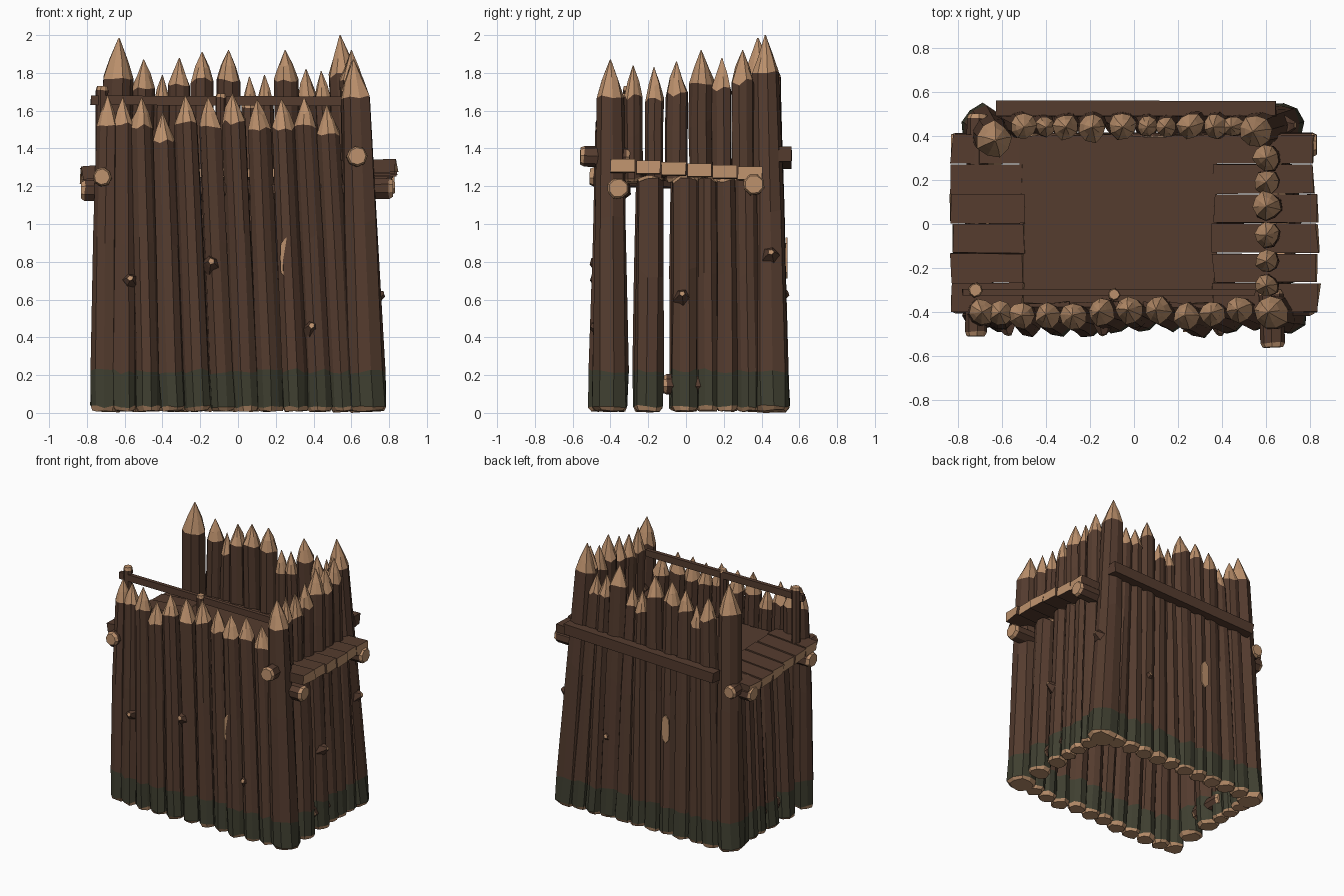
import bpy, bmesh, math, random
from mathutils import Vector

random.seed(4)
if "Cube" in bpy.data.objects:
    bpy.data.objects.remove(bpy.data.objects["Cube"], do_unlink=True)


def material(name, rgb):
    m = bpy.data.materials.new(name)
    m.use_nodes = True
    m.diffuse_color = (*rgb, 1)
    m.node_tree.nodes["Principled BSDF"].inputs["Base Color"].default_value = (*rgb, 1)
    return m


MATS = [material("bark brown", (0.09, 0.045, 0.028)),
        material("cut wood tan", (0.5, 0.28, 0.15)),
        material("moss green", (0.05, 0.05, 0.03))]
BARK, CUT, MOSS = range(3)


def finish(name, bm):
    bmesh.ops.recalc_face_normals(bm, faces=bm.faces)
    mesh = bpy.data.meshes.new(name)
    bm.to_mesh(mesh)
    bm.free()
    for m in MATS:
        mesh.materials.append(m)
    obj = bpy.data.objects.new(name, mesh)
    bpy.context.collection.objects.link(obj)
    return obj


def lathe(name, p0, p1, rings, sides, rough):
    """Faceted log from p0 to p1; rings hold distance, radius, colour of the band below, end jitter."""
    p0, p1 = Vector(p0), Vector(p1)
    axis = (p1 - p0).normalized()
    u = axis.orthogonal().normalized()
    v = axis.cross(u)
    turn = random.uniform(0, math.tau)
    bump = [random.uniform(1 - rough, 1 + rough) for _ in range(sides)]
    bm = bmesh.new()
    loops = []
    for dist, radius, _, jitter in rings:
        wander = (u * random.uniform(-1, 1) + v * random.uniform(-1, 1)) * radius * rough * 0.5
        loop = []
        for i in range(sides):
            a = turn + math.tau * i / sides
            r = radius * bump[i] * random.uniform(1 - rough / 2, 1 + rough / 2)
            d = dist + random.uniform(-jitter, jitter)
            loop.append(bm.verts.new(p0 + axis * d + wander + (u * math.cos(a) + v * math.sin(a)) * r))
        loops.append(loop)
    for low, high, ring in zip(loops, loops[1:], rings[1:]):
        for i in range(sides):
            j = (i + 1) % sides
            bm.faces.new((low[i], low[j], high[j], high[i])).material_index = ring[2]
    for cap in (loops[0], loops[-1]):
        bm.faces.new(cap).material_index = CUT
    return finish(name, bm)


def stake(name, foot, top, foot_r, r, tip=0.15):
    """Leaning log, mossy where it meets the ground and sharpened at the top."""
    length = (Vector(top) - Vector(foot)).length
    shoulder = length - tip
    rings = [(0, foot_r * 0.82, CUT, 0.005), (0.022, foot_r, CUT, 0.008)]
    if foot[2] < 0.5:
        rings.append((0.21, foot_r, MOSS, 0.015))
    rings += [(shoulder * 0.6, (foot_r + r) / 2, BARK, 0.03), (shoulder, r, BARK, 0.018),
              (shoulder + tip * 0.45, r * 0.62, CUT, 0.01), (length, r * 0.04, CUT, 0)]
    return lathe(name, foot, top, rings, 9, 0.1)


def beam(name, p0, p1, r):
    """Round beam with chamfered pale ends."""
    n = (Vector(p1) - Vector(p0)).length
    rings = [(0, r * 0.82, CUT, 0), (0.02, r, CUT, 0.004), (n / 2, r, BARK, 0.01),
             (n - 0.02, r, BARK, 0.004), (n, r * 0.82, CUT, 0)]
    return lathe(name, p0, p1, rings, 8, 0.06)


def plank(name, p0, p1, width, thick, pale=True):
    """Flat board between two points with pale sawn ends."""
    p0, p1 = Vector(p0), Vector(p1)
    axis = (p1 - p0).normalized()
    side = axis.cross(Vector((0, 0, 1))).normalized()
    up = side.cross(axis)
    bm = bmesh.new()
    bmesh.ops.create_cube(bm, size=1)
    for vert in bm.verts:
        c = vert.co.copy()
        w = width * random.uniform(0.94, 1.04)
        d = (p1 - p0).length / 2 + random.uniform(-0.01, 0.01)
        vert.co = (p0 + p1) / 2 + axis * (2 * c.x * d) + side * (c.y * w) + up * (c.z * thick)
    bm.normal_update()
    for f in bm.faces:
        f.material_index = CUT if pale and abs(f.normal.dot(axis)) > 0.8 else BARK
    return finish(name, bm)


# Leaning corner posts
for name, foot, top, foot_r, r, tip in (
        ("front_right_post", (0.68, -0.40), (0.61, -0.40, 1.87), 0.102, 0.078, 0.19),
        ("back_right_post", (0.67, 0.455), (0.54, 0.42, 2.0), 0.098, 0.072, 0.21),
        ("back_left_post", (-0.685, 0.445), (-0.63, 0.38, 1.985), 0.095, 0.078, 0.22),
        ("front_left_post", (-0.71, -0.41), (-0.69, -0.40, 1.68), 0.075, 0.06, 0.15)):
    stake(name, (*foot, 0.01), top, foot_r, r, tip)

# Front wall
for i, (x, top) in enumerate(((-0.61, 1.67), (-0.51, 1.67), (-0.40, 1.59), (-0.28, 1.68), (-0.16, 1.67),
                              (-0.03, 1.69), (0.10, 1.66), (0.23, 1.66), (0.35, 1.67), (0.47, 1.63))):
    y = -0.40 + random.uniform(-0.015, 0.015)
    stake(f"front_log_{i}", (-0.60 + i * 0.129, y - 0.03, 0.01), (x, y, top), 0.068, 0.06)

# Back wall
for i, (x, top, r) in enumerate(((-0.50, 1.87, 0.058), (-0.40, 1.79, 0.045), (-0.31, 1.88, 0.058),
                                 (-0.19, 1.91, 0.064), (-0.05, 1.92, 0.062), (0.06, 1.78, 0.046),
                                 (0.14, 1.79, 0.046), (0.25, 1.92, 0.06), (0.36, 1.82, 0.055),
                                 (0.44, 1.81, 0.046))):
    stake(f"back_log_{i}", (-0.56 + i * 0.124, 0.475, 0.01), (x, 0.44, top), 0.07, r)

# Side walls below the floor, with matching gaps
for side, x in (("left", -0.64), ("right", 0.64)):
    for i, (y, r) in enumerate(((-0.19, 0.08), (-0.01, 0.075), (0.11, 0.06), (0.21, 0.06), (0.32, 0.065))):
        stake(f"{side}_wall_log_{i}", (x * 1.08, y * 1.06, 0.01), (x, y, 1.26), r, r * 0.92, 0.03)
    beam(f"{side}_sill", (x * 1.05, -0.12, 0.15), (x * 1.05, 0.16, 0.15), 0.055)

# Stakes of the right parapet
for i, (y, top, r) in enumerate(((-0.28, 1.84, 0.05), (-0.17, 1.83, 0.052), (-0.05, 1.86, 0.056),
                                 (0.08, 1.92, 0.064), (0.19, 1.88, 0.056), (0.30, 1.92, 0.06))):
    stake(f"parapet_stake_{i}", (0.61, y, 1.22), (0.60, y, top), r, r, 0.17)

# Floor: centre boards run front to back, end boards overhang the sides
for i in range(8):
    x = -0.46 + i * 0.111
    plank(f"floor_board_{i}", (x, -0.36, 1.27), (x, 0.40, 1.265), 0.118, 0.05)
for i in range(6):
    y = -0.335 + i * 0.135
    z = 1.295 - i * 0.008
    plank(f"left_end_board_{i}", (-0.84 + random.uniform(0, 0.02), y, z - 0.025), (-0.50, y, z), 0.134, 0.07)
    plank(f"right_end_board_{i}", (0.36, y, z), (0.84 - random.uniform(0, 0.03), y, z + 0.015), 0.132, 0.07)

# Bearers under the floor and projecting cross beams
beam("front_bearer", (-0.83, -0.35, 1.18), (0.82, -0.36, 1.19), 0.06)
beam("back_bearer", (-0.83, 0.36, 1.19), (0.83, 0.36, 1.21), 0.06)
beam("left_cross_beam", (-0.72, -0.51, 1.25), (-0.71, 0.50, 1.22), 0.05)
beam("right_cross_stub", (0.63, -0.56, 1.36), (0.62, -0.30, 1.35), 0.056)
plank("back_brace", (-0.62, 0.525, 1.33), (0.64, 0.525, 1.37), 0.07, 0.08, False)

# Handrail behind the front wall
plank("handrail", (-0.78, -0.31, 1.655), (0.55, -0.31, 1.65), 0.03, 0.05, False)
beam("handrail_end_post", (-0.72, -0.30, 1.27), (-0.72, -0.30, 1.73), 0.034)
beam("handrail_middle_post", (-0.09, -0.32, 1.27), (-0.09, -0.32, 1.69), 0.028)

# Stripped bark patches, thin elongated plates facing outwards
for name, x, y in (("front_bark_patch", 0.255, -0.485), ("back_bark_patch", -0.20, 0.532)):
    bm = bmesh.new()
    bmesh.ops.create_cone(bm, cap_ends=True, segments=8, radius1=1, radius2=1, depth=0.009)
    for vert in bm.verts:
        a, b, c = vert.co
        vert.co = (x + max(-0.8, min(0.8, a)) * 0.04, y + c, 0.82 + b * 0.108)
    for f in bm.faces:
        f.material_index = CUT
    finish(name, bm)

# Broken branch knots with pale snapped tips
for i, (x, y, z, nx, ny) in enumerate(((-0.57, -0.46, 0.70, 0, -1), (-0.14, -0.46, 0.79, 0, -1),
                                       (0.39, -0.46, 0.45, 0, -1), (0.73, -0.02, 0.62, 1, 0),
                                       (0.69, 0.45, 0.84, 1, 0), (0.30, 0.50, 0.62, 0, 1))):
    p = Vector((x, y, z))
    out = Vector((nx, ny, 0.3)).normalized()
    lathe(f"branch_knot_{i}", p - out * 0.03, p + out * 0.05,
          [(0, 0.06, BARK, 0), (0.05, 0.032, BARK, 0.005), (0.075, 0.016, BARK, 0.003)], 5, 0.15)
